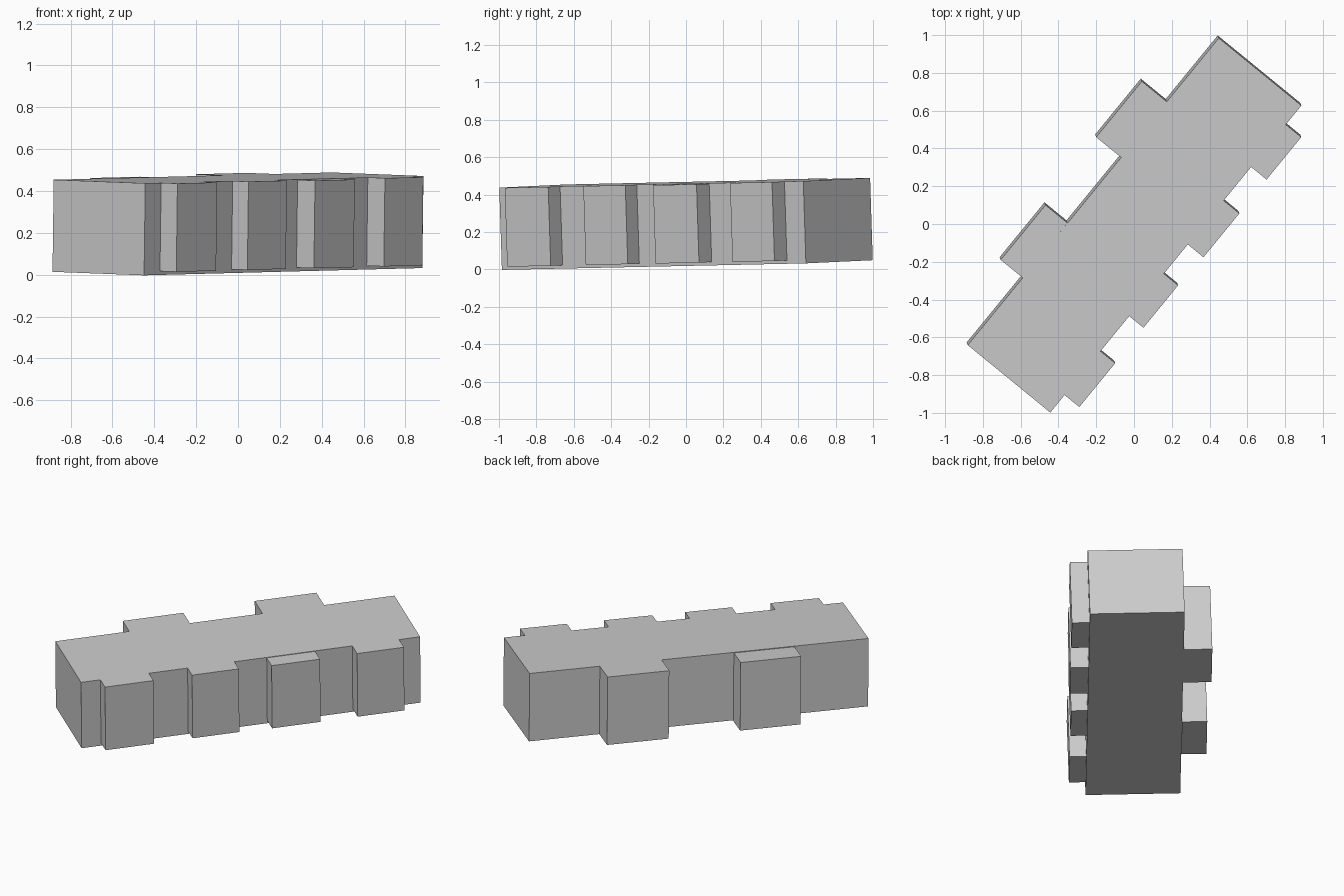
import bpy
import bmesh
from mathutils import Matrix, Vector

cube = bpy.data.objects.get("Cube")
if cube:
    bpy.data.objects.remove(cube, do_unlink=True)

# Plain grey for the whole building
grey = bpy.data.materials.new("plain grey")
grey.use_nodes = True
colour = (0.6, 0.6, 0.6, 1)
grey.diffuse_color = colour
grey.node_tree.nodes["Principled BSDF"].inputs["Base Color"].default_value = colour

# Building frame: turned on plan, slightly tilted, centred above the ground
along = Vector((0.633, 0.774, 0.0166)).normalized()
up = along.cross(Vector((-0.774, 0.633, 0.03))).normalized()
across = up.cross(along)
frame = Matrix((along, across, up)).transposed().to_4x4()
frame.translation = (0, 0, 0.243)


def block(name, u, v, w):
    """Box spanning the (low, high) ranges in the building frame."""
    low, high = Vector((u[0], v[0], w[0])), Vector((u[1], v[1], w[1]))
    bm = bmesh.new()
    bmesh.ops.create_cube(bm, size=1)
    bmesh.ops.scale(bm, vec=high - low, verts=bm.verts)
    bmesh.ops.translate(bm, vec=(low + high) / 2, verts=bm.verts)
    mesh = bpy.data.meshes.new(name)
    bm.to_mesh(mesh)
    bm.free()
    mesh.materials.append(grey)
    obj = bpy.data.objects.new(name, mesh)
    obj.matrix_world = frame
    bpy.context.collection.objects.link(obj)


TOP, BASE, HALF = 0.22, -0.22, 0.2825
block("main_block", (-1.05, 1.05), (-HALF, HALF), (BASE, TOP))

# Four narrow bays on the right, stopping just above the base
for i, (start, end, depth, drop) in enumerate([
        (-0.93, -0.63, 0.383, 0), (-0.39, -0.10, 0.38, 0),
        (0.10, 0.40, 0.39, 0.003), (0.63, 0.92, 0.388, 0)]):
    block(f"right_bay_{i + 1}", (start, end), (-depth, -HALF),
          (BASE + 0.018, TOP - drop))

# Two wide bays on the left
block("left_bay_1", (-0.59, -0.215), (HALF, 0.433), (BASE - 0.005, TOP - 0.004))
block("left_bay_2", (0.233, 0.615), (HALF, 0.453), (BASE, TOP))
